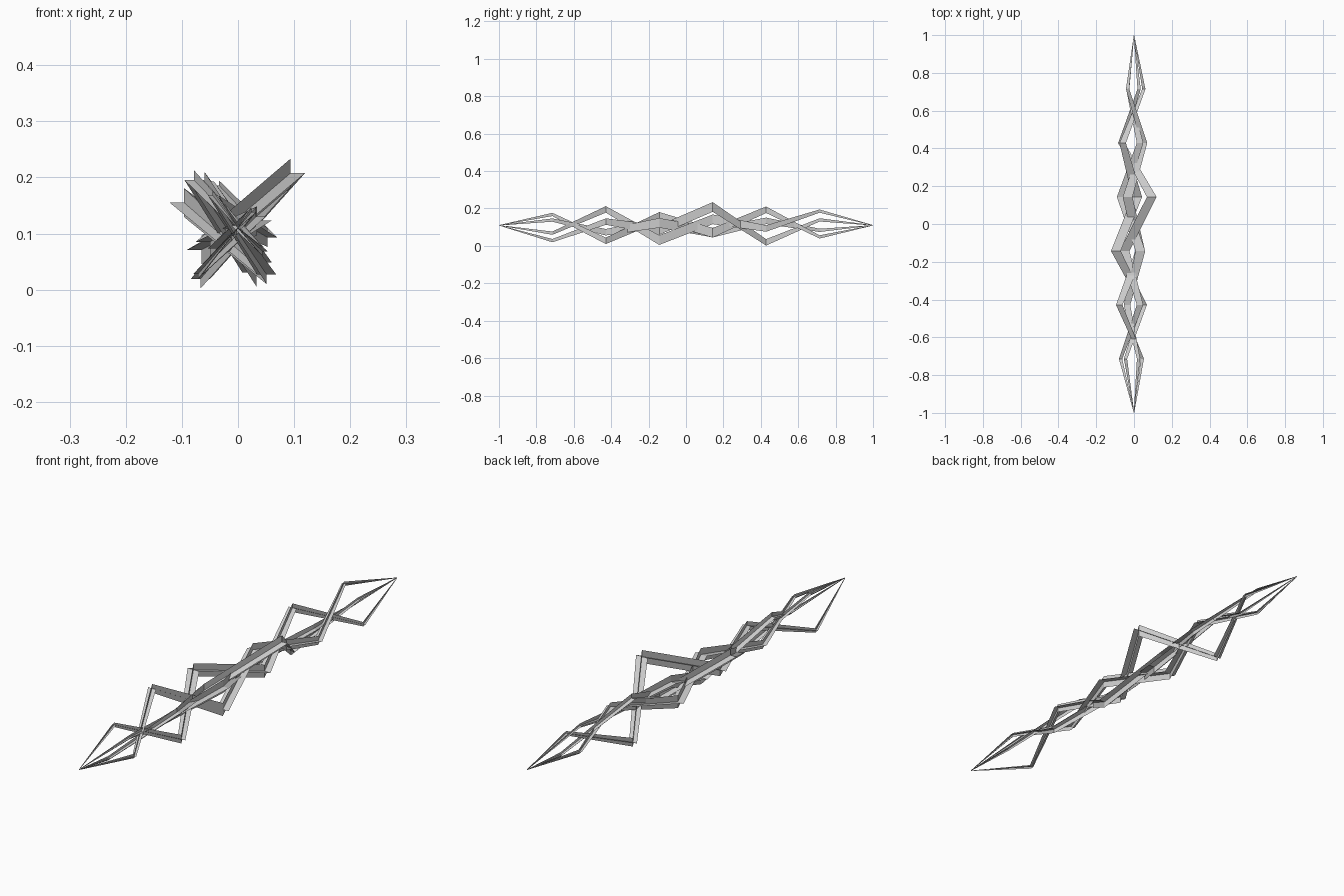
import bpy

if "Cube" in bpy.data.objects:
    bpy.data.objects.remove(bpy.data.objects["Cube"])

# Centre points (x, z) of the zigzag at each station, one per quadrant
STATIONS = [-5/7, -3/7, -1/7, 1/7, 3/7, 5/7]
UL = [(-.045, .168), (-.078, .195), (-.096, .155), (-.034, .142), (-.060, .193), (-.034, .186)]
LR = [(.044, .068), (.051, .027), (.033, .031), (.017, .070), (.053, .093), (.052, .048)]
UR = [(.024, .138), (.032, .130), (.034, .123), (.094, .208), (.032, .134), (.027, .139)]
LL = [(-.071, .028), (-.037, .073), (-.050, .085), (-.065, .071), (-.067, .019), (-.033, .083)]
AXIS_Z = 0.11
HALF_WIDTH = 0.03


def strand(name, odd, even):
    """Two crossed ribbons following a zigzag path, tapering to a point at each end."""
    path = [(0, -1, AXIS_Z)]
    for i, y in enumerate(STATIONS):
        x, z = (odd if i % 2 == 0 else even)[i]
        path.append((x, y, z))
    path.append((0, 1, AXIS_Z))
    verts, faces = [], []
    for dx, dz in ((1, 0), (0, 1)):
        start = len(verts)
        for x, y, z in path:
            w = max(HALF_WIDTH * (1 - abs(y)), 0.001)
            verts += [(x - dx * w, y, z - dz * w), (x + dx * w, y, z + dz * w)]
        for i in range(len(path) - 1):
            a = start + 2 * i
            faces.append((a, a + 2, a + 3, a + 1))
    mesh = bpy.data.meshes.new(name)
    mesh.from_pydata(verts, [], faces)
    mesh.update()
    obj = bpy.data.objects.new(name, mesh)
    bpy.context.collection.objects.link(obj)


# Four strands, each jumping to the opposite quadrant at every station
strand("bolt_strand_1", UL, LR)
strand("bolt_strand_2", LR, UL)
strand("bolt_strand_3", UR, LL)
strand("bolt_strand_4", LL, UR)
